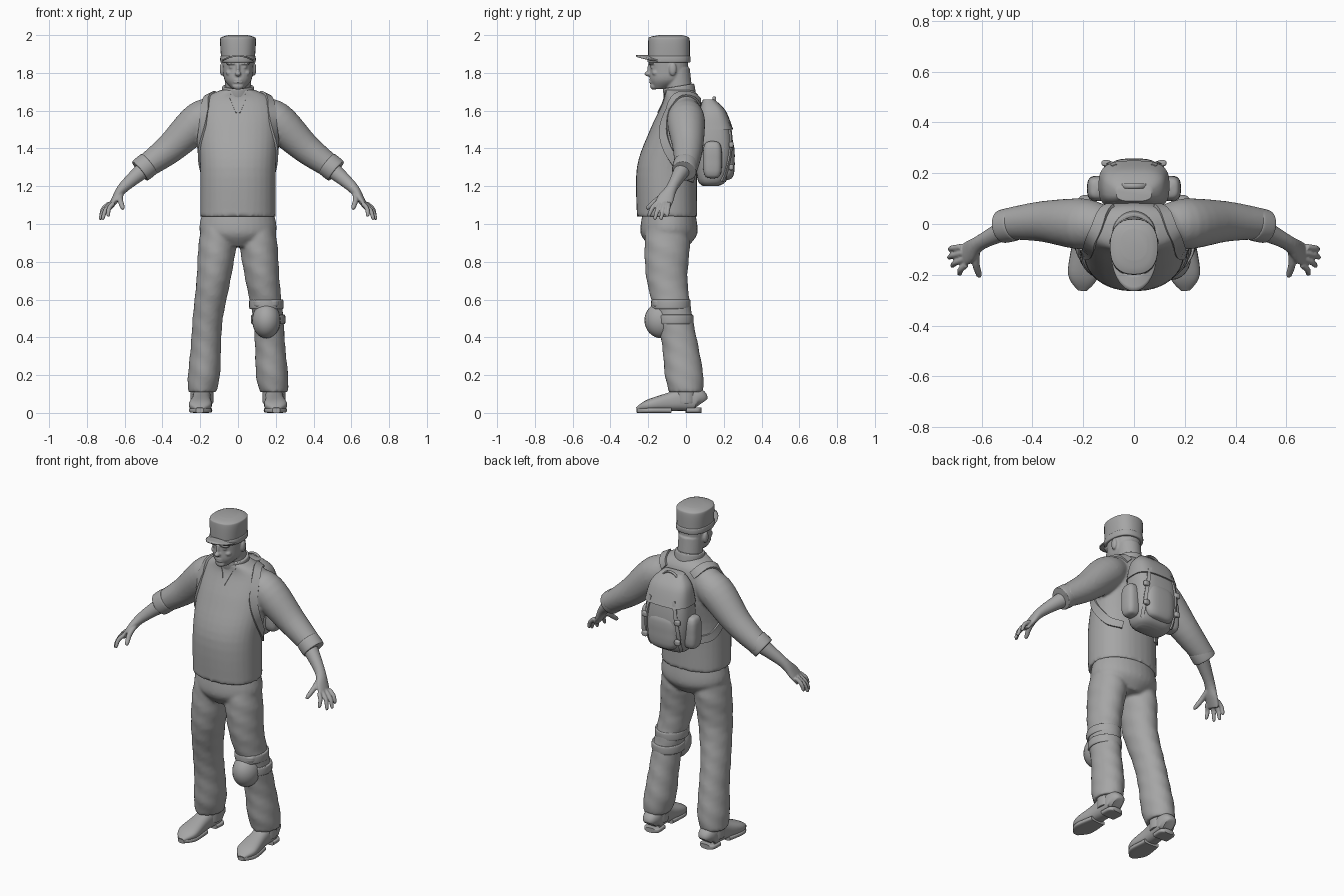
import bpy, bmesh, math
from mathutils import Vector, Matrix

if "Cube" in bpy.data.objects:
    bpy.data.objects.remove(bpy.data.objects["Cube"])

ACROSS, DEPTH = Vector((1, 0, 0)), Vector((0, 1, 0))
SIDES = (1, -1)
GREY = (.38, .38, .38, 1)
grey = bpy.data.materials.new("plain_grey")
grey.use_nodes = True
grey.diffuse_color = GREY
for node in grey.node_tree.nodes:
    if node.type == "BSDF_PRINCIPLED":
        node.inputs["Base Color"].default_value = GREY


def spline(rows, steps):
    """Smooth curve through rows of equal length."""
    curve = []
    last = len(rows) - 1
    for index in range(last):
        before, start = rows[max(index - 1, 0)], rows[index]
        end, after = rows[index + 1], rows[min(index + 2, last)]
        for step in range(steps):
            t = step / steps
            curve.append([b + t / 2 * ((c - a) + t * (2 * a - 5 * b + 4 * c - d)
                                       + t * t * (3 * b - a - 3 * c + d))
                          for a, b, c, d in zip(before, start, end, after)])
    return curve + [list(rows[last])]


def skin_rings(bm, rings):
    """Join equal rings of vertices into a closed tube."""
    for lower, upper in zip(rings, rings[1:]):
        for k in range(len(lower)):
            bm.faces.new((lower[k - 1], lower[k], upper[k], upper[k - 1]))
    bm.faces.new(rings[0])
    bm.faces.new(rings[-1])


def power(value, exponent):
    return math.copysign(abs(value) ** (2 / exponent), value)


def tube(bm, rows, side=1, ref=None, square=2, sides=32, ripple=0, deep=1):
    """Loft through rows of x, y, z and one or two radii; level rings unless ref is given."""
    rows = spline(rows, 5)
    middles = [Vector((row[0] * side, row[1], row[2])) for row in rows]
    rings = []
    for index, (middle, row) in enumerate(zip(middles, rows)):
        u, v = ACROSS, DEPTH
        if ref:
            ahead = middles[min(index + 1, len(middles) - 1)]
            along = (ahead - middles[max(index - 1, 0)]).normalized()
            v = (ref - along * ref.dot(along)).normalized()
            u = v.cross(along)
        ring = []
        for k in range(sides):
            angle = math.tau * k / sides
            grow = 1 + ripple * math.sin(60 * middle.z + 3 * angle)
            across = max(row[3], .001) * grow * power(math.cos(angle), square)
            depth = max(row[-1], .001) * grow * deep * power(math.sin(angle), square)
            ring.append(bm.verts.new(middle + u * across + v * depth))
        rings.append(ring)
    skin_rings(bm, rings)


def stack(bm, rows, **options):
    """Level loft on the centre plane."""
    tube(bm, [(0, *row) for row in rows], **options)


def band(bm, start, end, radius, **options):
    """Short cuff with rounded rims."""
    start, end = Vector(start), Vector(end)
    tube(bm, [(*start.lerp(end, t), radius * grow)
              for t, grow in ((0, .9), (.1, 1), (.9, 1), (1, .9))], **options)


def pouch(bm, centre, size, side=1):
    """Soft rounded box."""
    x, y, z = centre
    wide, deep, high = size
    rows = []
    for k in range(-4, 5):
        t = math.sin(math.pi / 8 * k)
        shrink = max(1 - t ** 4, 0) ** (1 / 3)
        rows.append((x, y, z + high * t, wide * shrink, deep * shrink))
    tube(bm, rows, side, square=3)


def ball(bm, centre, size):
    place = Matrix.Translation(centre) @ Matrix.Diagonal((*size, 1))
    bmesh.ops.create_uvsphere(bm, u_segments=24, v_segments=16, radius=1, matrix=place)


def finger(bm, base, tip, radius, side):
    """Tapered finger with a raised knuckle."""
    base, tip = Vector(base), Vector(tip)
    knuckle = base.lerp(tip, .5) + Vector((.008, 0, .006))
    tube(bm, [(*base, radius), (*knuckle, radius), (*base.lerp(tip, .9), radius * .8),
              (*tip, radius / 3)], side, ref=ACROSS, sides=12)


def part(name, bm, voxel=0):
    """Finish a mesh; voxel blends overlapping volumes into one skin."""
    bmesh.ops.recalc_face_normals(bm, faces=bm.faces)
    for face in bm.faces:
        face.smooth = True
    for edge in bm.edges:
        if len(edge.link_faces) == 2 and edge.calc_face_angle() > .75:
            edge.smooth = False
    mesh = bpy.data.meshes.new(name)
    bm.to_mesh(mesh)
    bm.free()
    mesh.materials.append(grey)
    thing = bpy.data.objects.new(name, mesh)
    bpy.context.collection.objects.link(thing)
    if voxel:
        blend = thing.modifiers.new("blend", "REMESH")
        blend.mode = "VOXEL"
        blend.voxel_size = voxel
        blend.use_smooth_shade = True
        soften = thing.modifiers.new("soften", "SMOOTH")
        soften.factor, soften.iterations = .5, 2
    return thing


def ribbon(bm, target, points, width, thick, side=1):
    """Flat band laid over the surface of target."""
    surface = target.evaluated_get(bpy.context.evaluated_depsgraph_get())
    hits = [surface.closest_point_on_mesh(Vector((x * side, y, z)))[1:3]
            for x, y, z in spline(points, 6)]
    rings = []
    for index, (place, normal) in enumerate(hits):
        ahead = hits[min(index + 1, len(hits) - 1)][0]
        along = ahead - hits[max(index - 1, 0)][0]
        half = along.cross(normal).normalized() * width / 2
        top, under = place + normal * thick, place - normal * .01
        corners = (under - half, top - half, top + half, under + half)
        rings.append([bm.verts.new(corner) for corner in corners])
    skin_rings(bm, rings)


# Shirt: torso and both sleeves
bm = bmesh.new()
stack(bm, [(-.1, 1.04, .2, .16), (-.1, 1.3, .2, .16), (-.05, 1.5, .21, .14),
           (-.02, 1.65, .19, .1), (-.04, 1.71, .09, .08)], square=2.2)
for side in SIDES:
    tube(bm, [(.1, 0, 1.6, .07), (.2, 0, 1.55, .1), (.36, .01, 1.4, .08), (.51, 0, 1.29, .06)],
         side, ref=DEPTH)
shirt = part("shirt", bm, .01)

# Rolled cuffs and collar
bm = bmesh.new()
for side in SIDES:
    band(bm, (.47, 0, 1.32), (.52, -.01, 1.28), .066, side=side, ref=DEPTH)
part("cuffs", bm)
bm = bmesh.new()
band(bm, (0, -.03, 1.67), (0, -.04, 1.73), .084, ref=DEPTH)
part("collar", bm)

# Trousers: hips and legs
bm = bmesh.new()
stack(bm, [(-.09, 1.06, .19, .14), (-.09, .95, .2, .15), (-.09, .88, .1, .1)])
for side in SIDES:
    tube(bm, [(.1, -.1, 1, .09), (.11, -.1, .88, .1), (.13, -.1, .7, .09), (.16, -.06, .5, .08),
              (.17, -.03, .35, .08), (.18, -.01, .2, .085), (.19, 0, .11, .075)],
         side, ripple=.016, deep=1.2)
part("trousers", bm, .01)

# Shoes: y, half height and half width along the foot, with split sole and heel
foot = [(.08, .04, .03), (.06, .06, .05), (0, .065, .05), (-.08, .05, .05),
        (-.2, .03, .06), (-.26, .01, .02)]
bm = bmesh.new()
for side in SIDES:
    tube(bm, [(.19 - y / 20, y, high + .01, high, wide) for y, high, wide in foot],
         side, ref=ACROSS, square=2.5)
    band(bm, (.19, 0, .05), (.19, 0, .2), .06, side=side)
    for piece in (foot[:3], foot[3:]):
        tube(bm, [(.19 - y / 20, y, .014, .014, wide) for y, high, wide in piece],
             side, ref=ACROSS, square=4)
part("shoes", bm)

# Knee pad on the left leg only
bm = bmesh.new()
band(bm, (.15, -.08, .55), (.15, -.08, .6), .09, deep=1.15)
band(bm, (.16, -.06, .47), (.16, -.06, .52), .09, deep=1.1)
part("knee_straps", bm)
bm = bmesh.new()
ball(bm, (.15, -.13, .49), (.075, .09, .095))
pouch(bm, (.15, -.12, .58), (.07, .06, .025))
part("knee_pad", bm)

# Forearms and hands with fanned fingers
bm = bmesh.new()
for side in SIDES:
    tube(bm, [(.46, 0, 1.32, .05, .05), (.6, -.07, 1.2, .03, .03), (.65, -.11, 1.13, .02, .045),
              (.68, -.13, 1.08, .01, .04)], side, ref=DEPTH)
    for k in range(4):
        base = Vector((.66, -.16, 1.11)).lerp((.68, -.09, 1.11), k / 3)
        tip = Vector((.69, -.2, 1.04)).lerp((.73, -.1, 1.04), k / 3)
        bow = math.sin(math.pi * k / 3) * .02
        finger(bm, base, tip + Vector((bow, 0, -bow)), .012, side)
    finger(bm, (.62, -.1, 1.16), (.61, -.21, 1.08), .015, side)
part("hands", bm, .005)

# Head with neck, features and ears
bm = bmesh.new()
tube(bm, [(0, -.03, 1.64, .07), (0, -.05, 1.82, .07)], ref=DEPTH)
stack(bm, [(-.14, 1.715, .03, .03), (-.1, 1.76, .07, .09), (-.09, 1.82, .08, .1),
           (-.09, 1.92, .085, .1)], square=2.2)
ball(bm, (0, -.19, 1.82), (.01, .015, .04))
ball(bm, (0, -.2, 1.795), (.016, .02, .014))
ball(bm, (0, -.17, 1.73), (.03, .02, .02))
for lip in (1.75, 1.763):
    ball(bm, (0, -.18, lip), (.027, .016, .006))
for side in SIDES:
    ball(bm, (side * .035, -.18, 1.85), (.03, .02, .008))
    ball(bm, (side * .035, -.175, 1.83), (.014, .014, .008))
    ball(bm, (side * .045, -.16, 1.8), (.02, .02, .016))
    ball(bm, (side * .085, -.07, 1.82), (.012, .02, .035))
part("head", bm, .005)

# Cap: crown, band and curved brim
bm = bmesh.new()
stack(bm, [(-.09, 1.86, .088, .11), (-.09, 1.97, .095, .11), (-.09, 1.99, .085, .1),
           (-.08, 2, .05, .06)], square=2.4)
band(bm, (0, -.09, 1.855), (0, -.09, 1.89), .093, deep=1.22, square=2.4)
part("cap", bm)
bm = bmesh.new()
strips = []
for i in range(-12, 13):
    angle = i / 9
    strip = []
    for k in range(5):
        reach = k / 4 * .07 * math.cos(angle) ** .7
        x = .09 * math.sin(angle)
        y = -.085 - .11 * math.cos(angle) - reach
        strip.append(bm.verts.new((x, y, 1.89 - 3.5 * x * x)))
    strips.append(strip)
for left, right in zip(strips, strips[1:]):
    for k in range(4):
        bm.faces.new((left[k], left[k + 1], right[k + 1], right[k]))
brim = part("cap_brim", bm)
solid = brim.modifiers.new("thickness", "SOLIDIFY")
solid.thickness, solid.offset = .008, 0

# Backpack: body, lid and pockets
bm = bmesh.new()
stack(bm, [(.13, 1.2, .08, .04), (.14, 1.24, .12, .08), (.15, 1.4, .14, .1),
           (.14, 1.58, .12, .08), (.12, 1.65, .07, .03)], square=3)
pack = part("backpack", bm)
bm = bmesh.new()
stack(bm, [(.15, 1.5, .14, .1), (.14, 1.6, .12, .07), (.12, 1.66, .07, .03)], square=3)
part("backpack_lid", bm)
bm = bmesh.new()
pouch(bm, (0, .2, 1.34), (.1, .058, .11))
for side in SIDES:
    pouch(bm, (.14, .14, 1.34), (.045, .05, .1), side)
part("backpack_pockets", bm)

# Webbing, buckles and carry handle
bpy.context.view_layer.update()
bm = bmesh.new()
for side in SIDES:
    ribbon(bm, pack, [(.08, .24, 1.54), (.11, .25, 1.4), (.11, .2, 1.22)], .02, .008, side)
    for height in (1.42, 1.3):
        pouch(bm, (.11, .24, height), (.018, .012, .016), side)
arch = [math.pi * k / 8 for k in range(9)]
tube(bm, [(.05 * math.cos(a), .15, 1.63 + .04 * math.sin(a), .006, .01) for a in arch],
     ref=DEPTH, sides=10)
part("backpack_webbing", bm)

# Shoulder straps and neck placket laid on the shirt
bm = bmesh.new()
for side in SIDES:
    ribbon(bm, shirt, [(.1, .1, 1.65), (.16, -.03, 1.7), (.19, -.12, 1.55), (.21, -.1, 1.4),
                       (.2, 0, 1.27), (.14, .1, 1.24)], .045, .01, side)
part("shoulder_straps", bm)
bm = bmesh.new()
for side in SIDES:
    ribbon(bm, shirt, [(.06, -.1, 1.7), (.03, -.14, 1.66), (.005, -.17, 1.6)], .016, .004, side)
part("neck_placket", bm)
